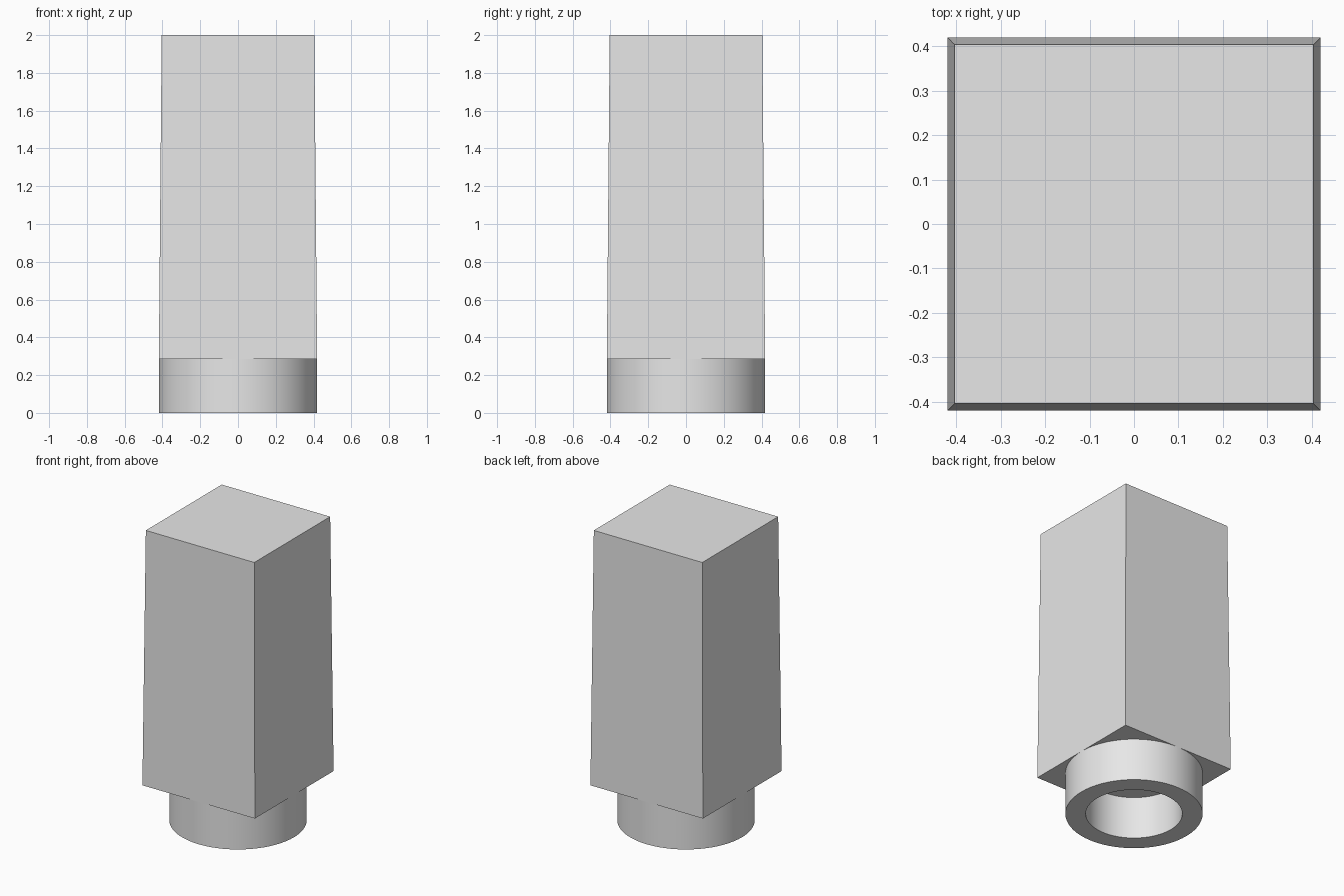
import bpy
import bmesh
from mathutils import Matrix

cube = bpy.data.objects.get("Cube")
if cube:
    bpy.data.objects.remove(cube, do_unlink=True)

HEIGHT = 2.0
COLLAR_HEIGHT = 0.285
HALF_BOTTOM, HALF_TOP = 0.419, 0.404
RADIUS, BORE = 0.419, 0.295

grey = bpy.data.materials.new("light grey")
grey.use_nodes = True
grey.diffuse_color = (0.8, 0.8, 0.8, 1)
grey.node_tree.nodes["Principled BSDF"].inputs["Base Color"].default_value = (0.8, 0.8, 0.8, 1)


def add_object(name, bm):
    bmesh.ops.recalc_face_normals(bm, faces=bm.faces)
    mesh = bpy.data.meshes.new(name)
    bm.to_mesh(mesh)
    bm.free()
    mesh.materials.append(grey)
    obj = bpy.data.objects.new(name, mesh)
    bpy.context.collection.objects.link(obj)
    return obj


# Square body, slightly narrower at the top
bm = bmesh.new()
bmesh.ops.create_cube(bm, size=2)
for v in bm.verts:
    top = v.co.z > 0
    half = HALF_TOP if top else HALF_BOTTOM
    v.co = (v.co.x * half, v.co.y * half, HEIGHT if top else COLLAR_HEIGHT)
add_object("tapered_body", bm)

# Hollow round collar, a profile spun about the vertical axis
bm = bmesh.new()
profile = [(BORE, COLLAR_HEIGHT), (BORE, 0), (RADIUS, 0), (RADIUS, COLLAR_HEIGHT)]
verts = [bm.verts.new((r, 0, z)) for r, z in profile]
edges = [bm.edges.new(pair) for pair in zip(verts, verts[1:])]
bmesh.ops.spin(bm, geom=verts + edges, axis=(0, 0, 1), cent=(0, 0, 0),
               angle=6.283185307, steps=64, use_merge=True)
bmesh.ops.remove_doubles(bm, verts=bm.verts, dist=0.0001)
collar = add_object("round_collar", bm)

bpy.ops.object.select_all(action="DESELECT")
collar.select_set(True)
bpy.context.view_layer.objects.active = collar
bpy.ops.object.shade_smooth_by_angle()
